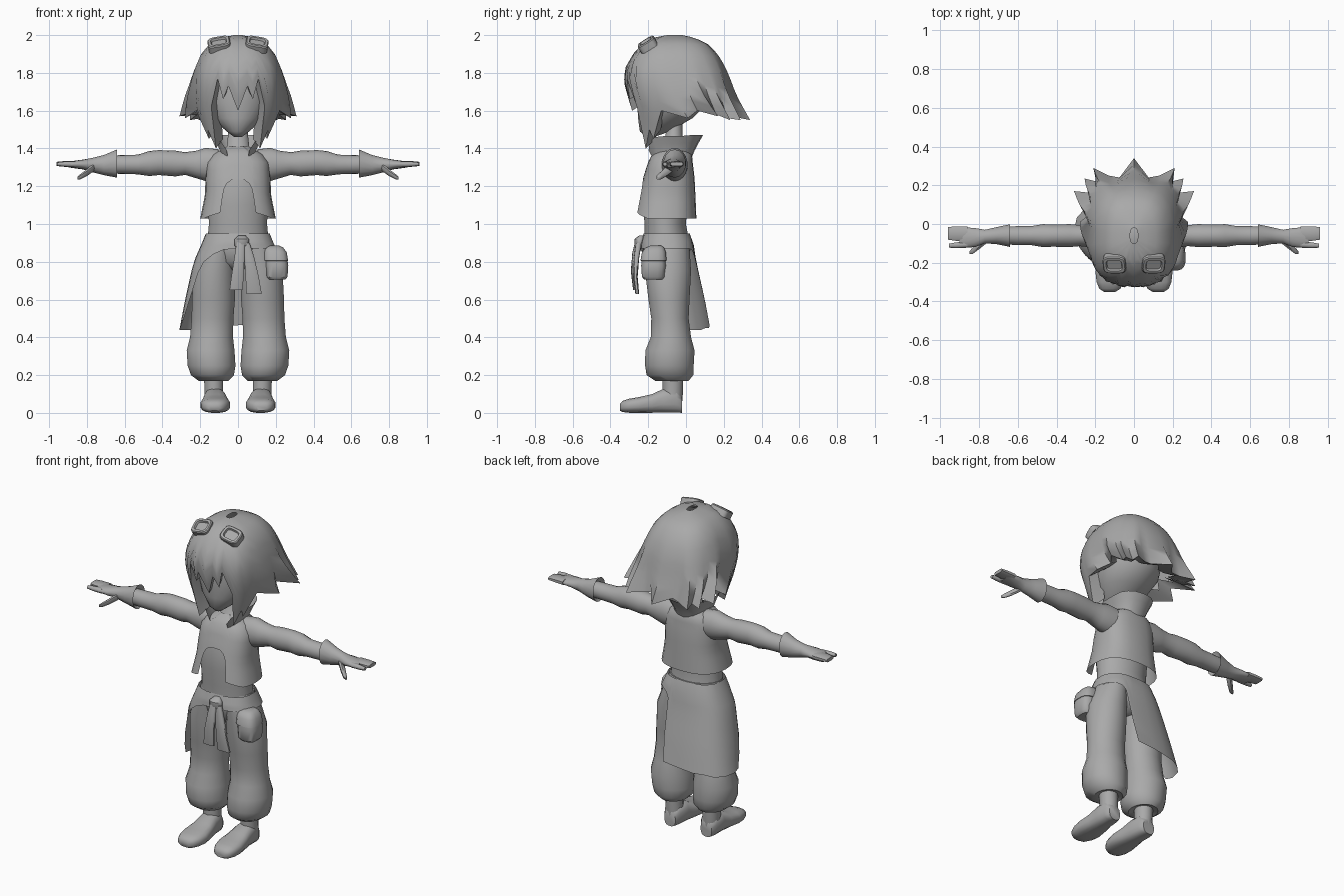
import bpy, bmesh, math
from mathutils import Matrix

grey = bpy.data.materials.new("plain_grey")
grey.diffuse_color = (0.4, 0.4, 0.4, 1)


def spow(v, p):
    return math.copysign(abs(v) ** p, v)


def finish(name, bm, mirror=False, angle=50):
    bmesh.ops.remove_doubles(bm, verts=bm.verts, dist=0.0005)
    bmesh.ops.recalc_face_normals(bm, faces=bm.faces)
    me = bpy.data.meshes.new(name)
    bm.to_mesh(me)
    bm.free()
    ob = bpy.data.objects.new(name, me)
    bpy.context.collection.objects.link(ob)
    me.materials.append(grey)
    if mirror:
        ob.modifiers.new("mirror", 'MIRROR')
    bpy.ops.object.select_all(action='DESELECT')
    bpy.context.view_layer.objects.active = ob
    ob.select_set(True)
    bpy.ops.object.shade_smooth_by_angle(angle=math.radians(angle))
    return ob


def skin(bm, rings, closed):
    n = len(rings[0])
    for a, b in zip(rings, rings[1:]):
        for i in range(n if closed else n - 1):
            j = (i + 1) % n
            bm.faces.new((a[i], a[j], b[j], b[i]))


def tube(name, rings, axis='z', n=18, p=1.0, mirror=False, move=None, angle=50):
    """Closed loft; a ring is (position, centre 1, centre 2, radius 1, radius 2)."""
    bm = bmesh.new()
    loops = []
    for t, c1, c2, r1, r2 in rings:
        loop = []
        for i in range(n):
            a = 2 * math.pi * (i + 0.5) / n
            u = c1 + r1 * spow(math.cos(a), p)
            v = c2 + r2 * spow(math.sin(a), p)
            co = {'x': (t, u, v), 'y': (u, t, v), 'z': (u, v, t)}[axis]
            loop.append(bm.verts.new(co))
        loops.append(loop)
    skin(bm, loops, True)
    bm.faces.new(loops[0])
    bm.faces.new(loops[-1])
    if move:
        bm.transform(move)
    return finish(name, bm, mirror, angle)


def drape(name, rows, cols, steps=8, p=0.8, ease=1.0, both=True, lip=False):
    """Cloth-like shell. rows: (z, half width, front y, back y).
    cols: (degrees from the front, end z, optional end x, y)."""
    srt = sorted(rows)

    def point(deg, z):
        lo, hi = srt[0], srt[-1]
        z = min(max(z, lo[0]), hi[0])
        for a, b in zip(srt, srt[1:]):
            if a[0] <= z <= b[0]:
                lo, hi = a, b
                break
        k = (z - lo[0]) / (hi[0] - lo[0])
        w, f, bk = (lo[i] + (hi[i] - lo[i]) * k for i in (1, 2, 3))
        th = math.radians(deg)
        return (w * spow(math.sin(th), p),
                (f + bk) / 2 - (bk - f) / 2 * spow(math.cos(th), p))

    full = [(c, 1) for c in cols]
    if both:
        full += [(c, -1) for c in reversed(cols) if c[0] not in (0, 180)]
    bm = bmesh.new()
    rings = []
    for s in range(steps + 1):
        t = s / steps
        ring = []
        for c, side in full:
            z = rows[0][0] + (c[1] - rows[0][0]) * t ** ease
            x, y = point(c[0], z)
            if len(c) > 2:
                ex, ey = point(c[0], c[1])
                x += (c[2] - ex) * t ** 4
                y += (c[3] - ey) * t ** 4
            ring.append(bm.verts.new((x * side, y, z)))
        rings.append(ring)
    if lip:
        rings.append([bm.verts.new((v.co.x * 0.68, -0.05 + (v.co.y + 0.05) * 0.68,
                                    v.co.z + 0.05)) for v in rings[-1]])
    skin(bm, rings, cols[0][0] == 0)
    return finish(name, bm, angle=60)


# Head, neck and torso
tube("head", [(1.46, 0, -.19, .02, .02), (1.49, 0, -.165, .06, .08), (1.56, 0, -.11, .14, .145),
              (1.64, 0, -.07, .18, .19), (1.75, 0, -.06, .2, .2),
              (1.86, 0, -.06, .17, .17), (1.94, 0, -.06, .07, .07)], n=24)
tube("torso", [(.9, 0, -.1, .165, .12), (1.0, 0, -.11, .155, .11), (1.1, 0, -.11, .16, .12),
               (1.25, 0, -.1, .16, .122), (1.35, 0, -.085, .13, .1),
               (1.41, 0, -.065, .06, .05), (1.55, 0, -.06, .045, .04)], n=24)

# Hair: dome with fringe and side locks in front, flared spikes behind
drape("hair",
      [(2.0, .02, -.1, -.02), (1.985, .1, -.18, .05), (1.95, .155, -.235, .12),
       (1.9, .195, -.28, .165), (1.83, .222, -.32, .2), (1.76, .235, -.33, .215),
       (1.68, .24, -.31, .222), (1.6, .23, -.285, .23), (1.5, .195, -.27, .23),
       (1.4, .155, -.27, .23)],
      [(0, 1.6), (8, 1.73), (14, 1.66), (22, 1.77), (32, 1.62), (44, 1.4), (51, 1.5),
       (58, 1.45), (66, 1.54), (72, 1.6), (82, 1.56, .28, .01), (94, 1.6, .22, .06),
       (104, 1.57, .31, .17), (114, 1.58, .215, .16), (124, 1.55, .255, .235),
       (134, 1.56, .195, .22), (146, 1.55, .21, .29), (155, 1.56, .13, .25),
       (164, 1.57, .075, .24), (180, 1.55, 0, .34)],
      steps=12, p=0.78, ease=1.6, lip=True)

# Goggles pushed up on the hair
tilt = (Matrix.Translation((.1, -.205, 1.952)) @ Matrix.Rotation(math.radians(10), 4, 'Y')
        @ Matrix.Rotation(math.radians(32), 4, 'X'))
tube("goggles", [(-.025, 0, 0, .06, .05), (.014, 0, 0, .06, .05), (.02, 0, 0, .055, .045),
                 (.02, 0, 0, .042, .032), (.008, 0, 0, .038, .028)],
     n=20, p=.5, mirror=True, move=tilt, angle=35)

# Short open vest and its flared collar
drape("vest",
      [(1.41, .06, -.125, 0), (1.385, .12, -.17, .03), (1.33, .165, -.2, .035),
       (1.25, .172, -.225, .045), (1.15, .175, -.25, .05), (1.03, .2, -.275, .055)],
      [(0, 1.235), (8, 1.232), (15, 1.215), (20, 1.185), (22.5, 1.15), (24, 1.06),
       (35, 1.05), (48, 1.04), (60, 1.03), (75, 1.03), (90, 1.03), (105, 1.03),
       (120, 1.03), (135, 1.03), (150, 1.03), (165, 1.03), (180, 1.03)], steps=9)
drape("collar", [(1.35, .09, -.19, .03), (1.4, .1, -.22, .05), (1.47, .13, -.24, .09)],
      [(32, 1.39), (45, 1.43), (60, 1.46), (80, 1.465), (100, 1.465), (120, 1.47),
       (140, 1.47), (160, 1.47), (180, 1.47)], steps=3)

# Sleeves, flared glove cuffs, hands
tube("sleeve", [(.1, -.06, 1.31, .07, .085), (.17, -.06, 1.315, .068, .088),
                (.22, -.06, 1.315, .062, .073), (.28, -.06, 1.32, .055, .06),
                (.33, -.06, 1.32, .06, .068), (.42, -.06, 1.325, .058, .066),
                (.47, -.06, 1.32, .06, .066), (.53, -.06, 1.315, .05, .052),
                (.6, -.06, 1.315, .05, .05), (.67, -.06, 1.315, .045, .048)],
     'x', mirror=True)
tube("glove", [(.66, -.06, 1.32, .04, .045), (.64, -.06, 1.32, .06, .075),
               (.71, -.06, 1.312, .045, .053), (.77, -.065, 1.312, .036, .038),
               (.82, -.07, 1.315, .05, .026), (.88, -.07, 1.315, .055, .018),
               (.9, -.07, 1.315, .05, .014)], 'x', n=14, mirror=True)
tube("fingers", [(.86, -.05, 1.317, .037, .016), (.92, -.05, 1.318, .038, .015),
                 (.96, -.048, 1.318, .034, .011)], 'x', n=10, p=.6, mirror=True)
tube("index_finger", [(.86, -.105, 1.315, .018, .016), (.92, -.11, 1.317, .016, .014),
                      (.955, -.112, 1.317, .011, .01)], 'x', n=8, mirror=True)
tube("thumb", [(.76, -.075, 1.305, .025, .025), (.8, -.11, 1.272, .022, .02),
               (.835, -.14, 1.25, .017, .015), (.85, -.148, 1.243, .008, .008)],
     'x', n=8, mirror=True)

# Baggy trousers
tube("hips", [(.95, 0, -.1, .163, .118), (.88, 0, -.1, .183, .128),
              (.8, 0, -.1, .15, .11), (.75, 0, -.1, .05, .06)], n=24)
tube("trouser_leg", [(.88, .1, -.1, .085, .12), (.75, .125, -.095, .112, .123),
                     (.6, .13, -.09, .115, .11), (.5, .135, -.085, .112, .1),
                     (.4, .14, -.08, .115, .108), (.33, .145, -.085, .128, .132),
                     (.25, .14, -.088, .128, .13), (.2, .135, -.085, .115, .125),
                     (.17, .13, -.075, .08, .09), (.18, .13, -.07, .05, .05)],
     n=20, mirror=True)

# Boots
tube("ankle", [(.06, .125, -.07, .052, .05), (.12, .128, -.07, .05, .055),
               (.2, .13, -.07, .052, .055)], n=14, mirror=True)
tube("boot", [(-.35, .125, .03, .03, .018), (-.335, .125, .034, .055, .03),
              (-.3, .122, .038, .072, .038), (-.25, .12, .042, .08, .042),
              (-.18, .12, .05, .07, .05), (-.12, .122, .064, .06, .064),
              (-.05, .125, .064, .056, .064), (-.02, .125, .045, .038, .045)],
     'y', n=16, p=.75, mirror=True)

# Waist wrap that hangs down at the back and on one side
drape("waist_wrap",
      [(.95, .17, -.225, .02), (.9, .19, -.24, .04), (.8, .235, -.25, .055),
       (.6, .28, -.24, .1), (.44, .31, -.2, .13)],
      [(0, .87), (20, .87), (40, .87), (60, .87), (80, .87), (100, .87), (120, .87),
       (140, .87), (152, .86), (160, .83), (167, .6), (171, .47), (185, .46), (200, .45),
       (215, .45), (230, .44), (250, .44), (270, .44), (281, .45), (290, .52), (298, .62),
       (305, .74), (314, .8), (328, .84), (344, .865)], steps=8, both=False)

# Hanging tie ends with knot, and belt pouch
tube("knot", [(.94, .02, -.235, .02, .012), (.92, .02, -.245, .04, .028),
              (.885, .02, -.245, .04, .028), (.86, .02, -.24, .02, .015)], n=10)
tube("tie_left", [(.92, .015, -.25, .022, .016), (.85, .01, -.27, .026, .014),
                  (.75, 0, -.28, .032, .012), (.65, -.01, -.27, .036, .01)], n=10, p=.6)
tube("tie_right", [(.9, .04, -.25, .022, .016), (.82, .06, -.262, .028, .014),
                   (.72, .075, -.268, .036, .012), (.63, .085, -.258, .042, .01)], n=10, p=.6)
tube("pouch", [(.705, .205, -.17, .045, .05), (.72, .205, -.172, .058, .062),
               (.78, .205, -.172, .062, .066), (.805, .203, -.172, .06, .064),
               (.806, .2, -.172, .066, .07), (.85, .197, -.17, .062, .064),
               (.875, .19, -.165, .05, .05), (.885, .19, -.16, .03, .03)],
     n=16, p=.65, mirror=False, angle=40)
